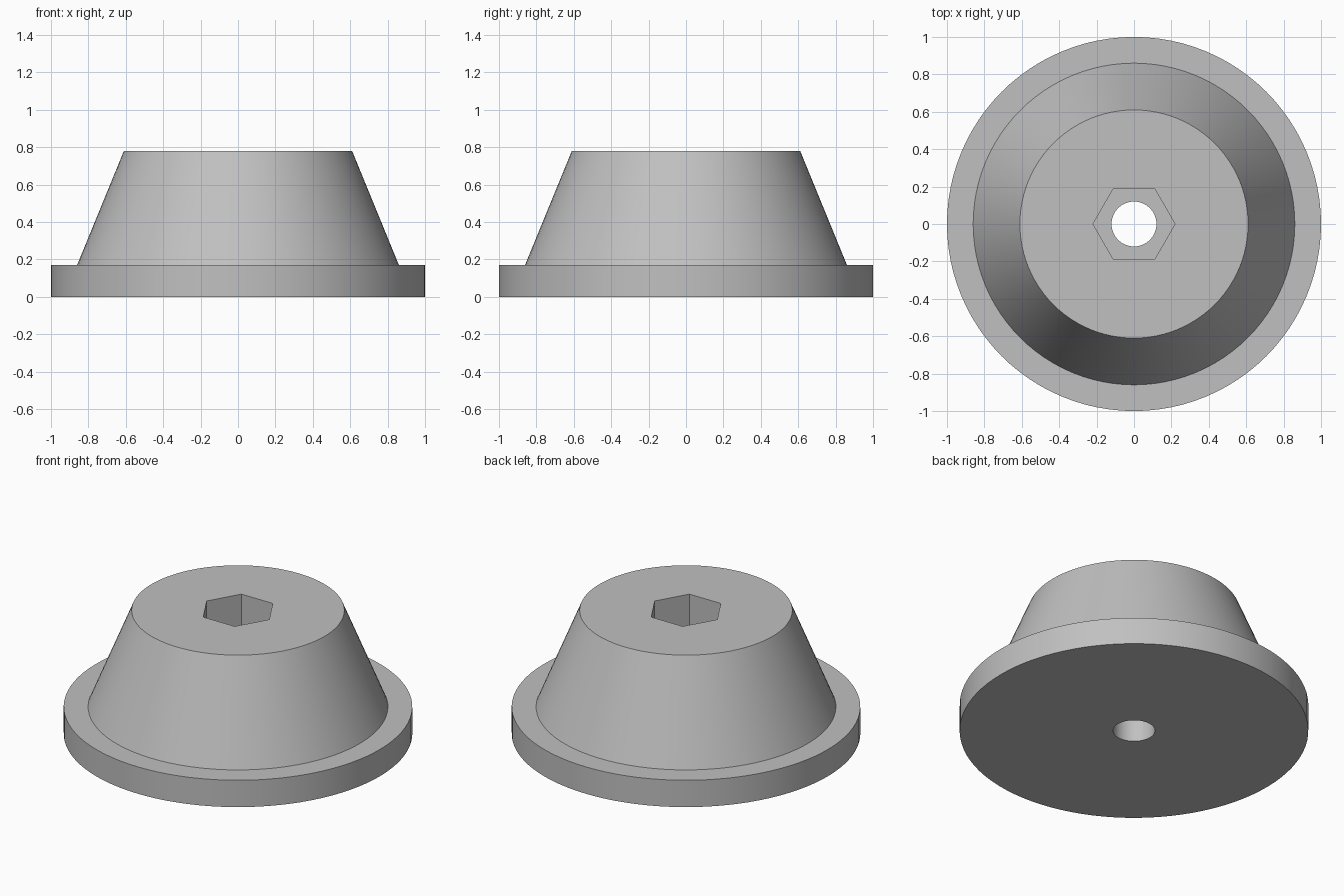
import bpy
import bmesh
from math import cos, sin, pi, radians

cube = bpy.data.objects.get("Cube")
if cube:
    bpy.data.objects.remove(cube, do_unlink=True)

SEGMENTS = 96          # multiple of six, so the hexagon corners are exact
HEX_APOTHEM = 0.19
POCKET_FLOOR = 0.17

grey = bpy.data.materials.new("plain grey")
grey.use_nodes = True
colour = (0.53, 0.53, 0.53, 1)
grey.diffuse_color = colour
grey.node_tree.nodes["Principled BSDF"].inputs["Base Color"].default_value = colour


def round_ring(radius):
    return lambda angle: radius


def hex_ring(apothem):
    # Corners lie on the x axis
    return lambda angle: apothem / cos(angle % (pi / 3) - pi / 6)


# Closed cross-section, from the bore outwards, up and back into the pocket
section = [
    (round_ring(0.12), 0),
    (round_ring(1.0), 0),
    (round_ring(1.0), 0.17),
    (round_ring(0.86), 0.17),
    (round_ring(0.61), 0.78),
    (hex_ring(HEX_APOTHEM), 0.78),
    (hex_ring(HEX_APOTHEM), POCKET_FLOOR),
    (round_ring(0.12), POCKET_FLOOR),
]

bm = bmesh.new()
rings = []
for radius_at, z in section:
    ring = []
    for i in range(SEGMENTS):
        a = 2 * pi * i / SEGMENTS
        r = radius_at(a)
        ring.append(bm.verts.new((r * cos(a), r * sin(a), z)))
    rings.append(ring)

# Skin neighbouring rings; the last ring joins the first to form the bore
for k, lower in enumerate(rings):
    upper = rings[(k + 1) % len(rings)]
    for i in range(SEGMENTS):
        j = (i + 1) % SEGMENTS
        bm.faces.new((lower[i], lower[j], upper[j], upper[i]))
bmesh.ops.recalc_face_normals(bm, faces=bm.faces)

mesh = bpy.data.meshes.new("flanged_cone_foot")
bm.to_mesh(mesh)
bm.free()
mesh.materials.append(grey)
foot = bpy.data.objects.new("flanged_cone_foot", mesh)
bpy.context.collection.objects.link(foot)

bpy.ops.object.select_all(action='DESELECT')
foot.select_set(True)
bpy.context.view_layer.objects.active = foot
bpy.ops.object.shade_smooth_by_angle(angle=radians(30))
